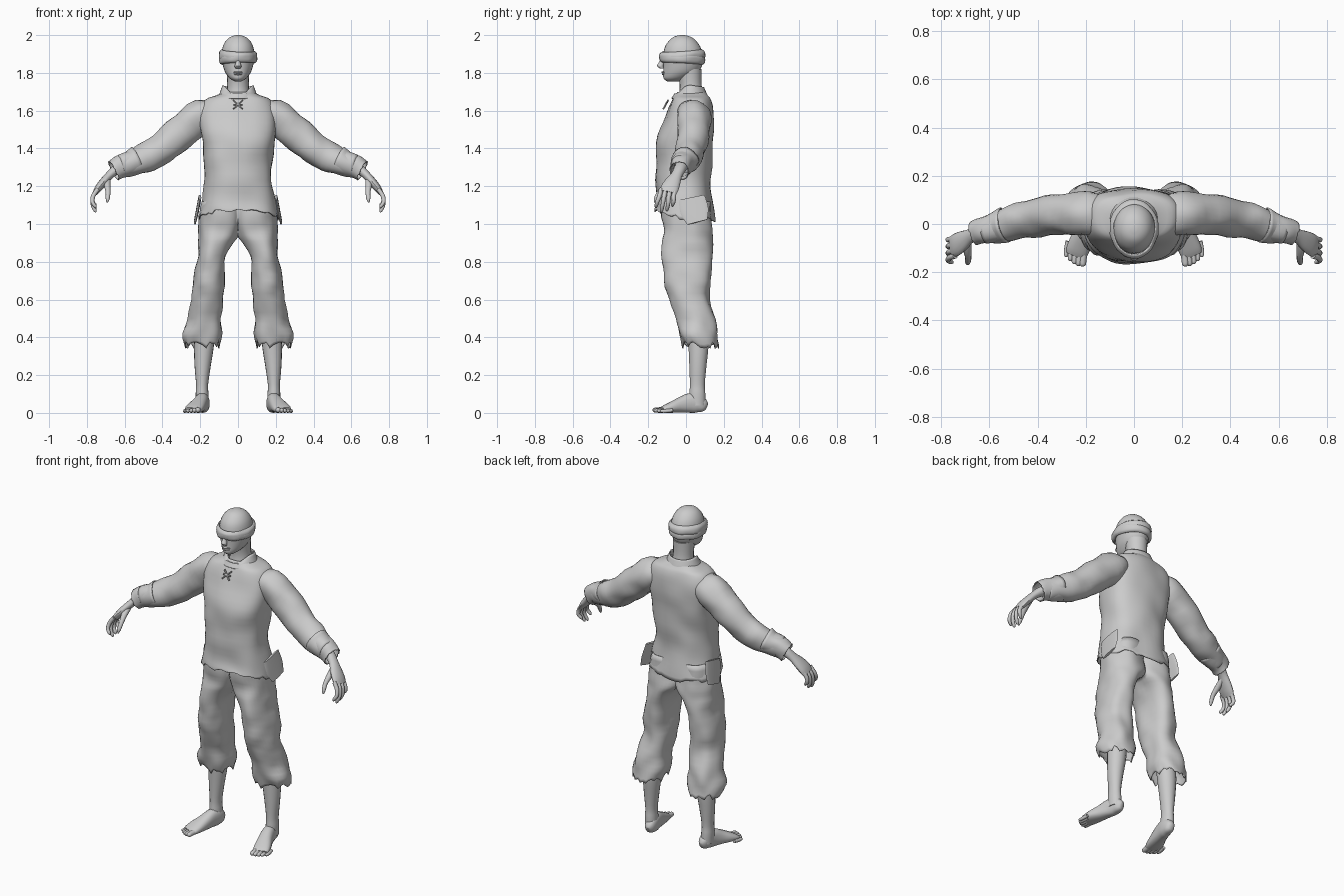
import bpy, bmesh, math, random
from mathutils import Vector, noise

random.seed(4)
X, Y, Z = Vector((1, 0, 0)), Vector((0, 1, 0)), Vector((0, 0, 1))


def smooth_path(rings, steps):
    """Catmull-Rom interpolation of (x, y, z, width, depth) rings."""
    out, last = [], len(rings) - 1
    for i in range(last):
        a, b, c, d = (rings[max(0, min(last, i + k))] for k in (-1, 0, 1, 2))
        for s in range(steps):
            t = s / steps
            out.append([.5 * (2 * q + (r - p) * t + (2 * p - 5 * q + 4 * r - w) * t * t
                              + (3 * q - p - 3 * r + w) * t ** 3)
                        for p, q, r, w in zip(a, b, c, d)])
    return out + [list(rings[-1])]


def loft(name, rings, n=20, steps=3, side=X, axis=None, power=2.0, wrinkle=0.0,
         freq=9.0, edge=None, cap=True, cloth=False, mirror=False):
    """Skin a tube over rings; edge(dir) shifts the rim at the far end."""
    path = smooth_path(rings, steps)
    bm, loops = bmesh.new(), []
    rim = [edge(Vector((math.cos(math.tau * k / n), math.sin(math.tau * k / n), 0)))
           if edge else 0 for k in range(n)]
    for i, (x, y, z, rx, ry) in enumerate(path):
        c = Vector((x, y, z))
        t = axis or (Vector(path[min(i + 1, len(path) - 1)][:3])
                     - Vector(path[max(i - 1, 0)][:3])).normalized()
        u = (side - t * t.dot(side)).normalized()
        v = Y if axis else t.cross(u)
        fade = max(0, 1 - (len(path) - 1 - i) / steps)
        loop = []
        for k in range(n):
            co, si = math.cos(math.tau * k / n), math.sin(math.tau * k / n)
            px = math.copysign(abs(co) ** (2 / power), co) * max(rx, .001)
            py = math.copysign(abs(si) ** (2 / power), si) * max(ry, .001)
            off = u * px + v * py
            w = wrinkle * noise.noise((c + off) * freq)
            loop.append(bm.verts.new(c + off + off.normalized() * w + t * rim[k] * fade))
        loops.append(loop)
    for a, b in zip(loops, loops[1:]):
        for k in range(n):
            bm.faces.new((a[k], a[(k + 1) % n], b[(k + 1) % n], b[k]))
    if cap:
        bm.faces.new(loops[0])
        bm.faces.new(loops[-1])
    bmesh.ops.recalc_face_normals(bm, faces=bm.faces)
    me = bpy.data.meshes.new(name)
    bm.to_mesh(me)
    bm.free()
    ob = bpy.data.objects.new(name, me)
    bpy.context.collection.objects.link(ob)
    if cloth:
        ob.modifiers.new("Thickness", 'SOLIDIFY').thickness = .006
    if mirror:
        m = ob.modifiers.new("Mirror", 'MIRROR')
        m.use_bisect_axis[0] = mirror == "bisect"
    return ob


def upright(rows):
    """(z, half width, front y, back y) rows to rings."""
    return [(0, (f + b) / 2, z, w, (b - f) / 2) for z, w, f, b in rows]


# Head, nose, lips and neck
loft("head", upright([(2.0, .01, -.03, -.01), (1.993, .035, -.06, .02), (1.975, .06, -.085, .048),
                      (1.94, .08, -.111, .075), (1.89, .088, -.122, .09), (1.85, .083, -.12, .088),
                      (1.81, .071, -.12, .07), (1.785, .056, -.121, .035), (1.768, .04, -.117, .0),
                      (1.755, .018, -.1, -.04)]), 28, axis=Z)
loft("nose", [(0, -.118, 1.88, .010, .012), (0, -.128, 1.855, .012, .016),
              (0, -.136, 1.837, .018, .017), (0, -.128, 1.824, .014, .012)], 12, axis=Z)
for z, y in ((1.803, -.121), (1.793, -.119)):
    loft("lip", [(-.026, y + .008, z, .002, .002), (0, y, z, .009, .006),
                 (.026, y + .008, z, .002, .002)], 10, side=Y)
loft("neck", upright([(1.64, .075, -.05, .1), (1.7, .06, -.035, .088), (1.75, .057, -.035, .082),
                      (1.82, .062, -.05, .083)]), axis=Z)

# Blindfold: two crossed cloth wraps
for tilt in (-.05, .07):
    band = loft("blindfold", upright([(-.03, .088, -.12, .09), (-.02, .099, -.134, .105),
                                      (.008, .101, -.136, .107), (.024, .088, -.12, .09)]),
                32, axis=Z, wrinkle=.006, freq=22, cap=False, cloth=True)
    band.location = (0, -.006, 1.885 + tilt * .15)
    band.rotation_euler = (tilt, tilt * .8, 0)

# Shirt body with a ragged hem that drops toward the back
loft("shirt_body", upright([(1.70, .08, -.045, .1), (1.68, .125, -.062, .116), (1.658, .18, -.075, .13),
                            (1.6, .205, -.1, .146), (1.5, .2, -.138, .151), (1.4, .188, -.157, .146),
                            (1.3, .181, -.158, .134), (1.2, .181, -.157, .131), (1.1, .196, -.16, .14),
                            (1.03, .215, -.162, .152)]), 48, axis=Z, power=2.4, wrinkle=.014, freq=8,
     edge=lambda d: .014 - .024 * d.y - .012 * abs(d.x) ** 6 + random.uniform(-.012, .012),
     cap=False, cloth=True)

# Side flaps below the shirt
loft("shirt_side_flap", [(.202, .03, 1.14, .008, .07), (.215, .045, 1.07, .008, .075),
                         (.228, .06, 1.01, .006, .055)], 16, mirror=True)

# Collar, open at the throat
loft("collar", upright([(1.665, .108, -.078, .118), (1.69, .098, -.062, .11), (1.735, .082, -.04, .095)]),
     32, axis=Z, edge=lambda d: -.055 * max(0, -d.y) ** 3 - .01 * max(0, d.y), cap=False, cloth=True)

# Neck lacing
for z0, z1 in ((1.61, 1.655), (1.655, 1.61), (1.632, 1.632)):
    loft("neck_lace", [(s * .024, -.092 - (1.66 - z) * .55, z, .005, .005)
                       for s, z in ((-1, z0), (0, (z0 + z1) / 2), (1, z1))], 6, side=Y)

# Sleeves and turned cuffs
loft("sleeve", [(.12, .035, 1.575, .075, .06), (.19, .042, 1.572, .092, .088), (.27, .043, 1.512, .09, .09),
                (.35, .035, 1.443, .084, .086), (.43, .02, 1.383, .078, .08), (.5, .005, 1.348, .073, .074),
                (.57, -.013, 1.32, .062, .066), (.62, -.025, 1.303, .054, .058)],
     28, side=Y, wrinkle=.012, freq=12, cap=False, cloth=True, mirror=True)
loft("sleeve_cuff", [(.535, -.004, 1.336, .071, .073), (.59, -.018, 1.313, .062, .066),
                     (.635, -.03, 1.296, .054, .059), (.66, -.036, 1.284, .052, .057)],
     28, side=Y, wrinkle=.01, freq=16, cap=False, cloth=True, mirror=True,
     edge=lambda d: random.uniform(-.004, .004))

# Hands: wrist and palm, curled fingers, thumb
loft("hand", [(.57, -.015, 1.32, .036, .036), (.64, -.033, 1.29, .032, .028), (.68, -.05, 1.258, .03, .022),
              (.712, -.07, 1.222, .042, .022), (.738, -.086, 1.19, .048, .02), (.756, -.094, 1.165, .044, .014)],
     16, side=Y, mirror=True)
for i in range(4):
    y, tip = -.132 + .025 * i, (1.085, 1.062, 1.068, 1.092)[i]
    end = -.158 + .029 * i
    loft("finger", [(.742, y, 1.185, .012, .012), (.766, y - .008, 1.15, .012, .012),
                    (.771, end + .006, (1.15 + tip) / 2, .0105, .0105),
                    (.757, end, tip + .01, .009, .009), (.752, end, tip, .003, .003)],
         10, side=Y, mirror=True)
loft("thumb", [(.69, -.06, 1.24, .016, .016), (.692, -.105, 1.205, .017, .016), (.688, -.14, 1.17, .013, .012),
               (.69, -.16, 1.135, .011, .01), (.692, -.166, 1.115, .004, .004)], 10, mirror=True)

# Ragged trousers: one leg bisected at the centre and mirrored
loft("trouser_leg", [(.085, 0, 1.12, .11, .125), (.09, .008, 1.0, .112, .132), (.1, .01, .94, .108, .134),
                     (.121, .01, .89, .089, .134), (.143, .008, .8, .077, .132), (.152, .01, .7, .08, .121),
                     (.158, .02, .6, .083, .107), (.17, .048, .5, .088, .105),
                     (.184, .064, .42, .1, .104), (.188, .078, .36, .092, .096)],
     36, axis=-Z, power=2.2, wrinkle=.018, freq=11, cap=False, cloth=True, mirror="bisect",
     edge=lambda d: random.uniform(-.015, .02))

# Bare shins, feet and toes
loft("shin", [(.172, .06, .5, .056, .056), (.18, .066, .36, .053, .054), (.187, .063, .25, .043, .046),
              (.19, .06, .15, .032, .04), (.19, .06, .1, .034, .043), (.188, .06, .04, .034, .044)],
     18, axis=-Z, mirror=True)
loft("foot", [(.178, .11, .032, .012, .018), (.18, .095, .038, .027, .034), (.184, .06, .05, .034, .05),
              (.192, .02, .052, .036, .052), (.206, -.03, .041, .041, .041), (.222, -.075, .03, .047, .03),
              (.235, -.112, .021, .047, .02), (.243, -.132, .016, .04, .012)],
     20, power=2.4, mirror=True)
for i in range(5):
    x, y, r = .212 + .0172 * i, -.166 + .0025 * i * i, .015 - .0013 * i
    loft("toe", [(x - .006, y + .055, r + .004, r, r), (x, y + .018, r, r, r),
                 (x + .001, y - .004, r, r * .85, r * .8), (x + .001, y - .011, r, .003, .003)],
         10, mirror=True)

# Smooth shading with creases kept
bpy.ops.object.select_all(action='SELECT')
bpy.context.view_layer.objects.active = bpy.context.selected_objects[0]
bpy.ops.object.shade_smooth_by_angle(angle=math.radians(40))
